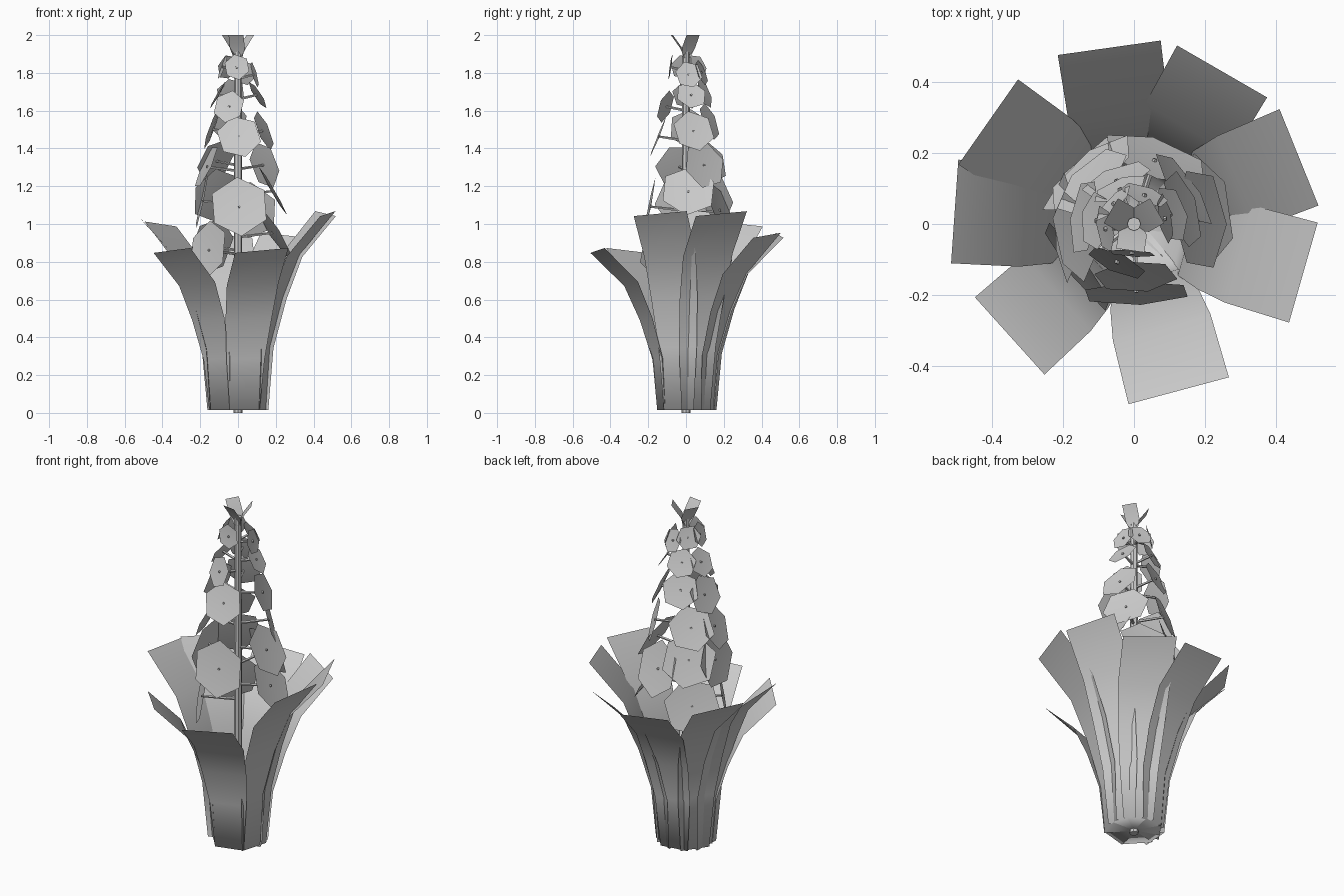
import bpy, bmesh, math, random
from mathutils import Vector, Matrix

if "Cube" in bpy.data.objects:
    bpy.data.objects.remove(bpy.data.objects["Cube"])

random.seed(4)


def make_object(name, bm, smooth=False):
    mesh = bpy.data.meshes.new(name)
    for f in bm.faces:
        f.smooth = smooth
    bm.to_mesh(mesh)
    bm.free()
    ob = bpy.data.objects.new(name, mesh)
    bpy.context.collection.objects.link(ob)
    return ob


def blade(name, az, profile, skew=0.0):
    """Flat-section strip bending outward; profile rows are (radius, z, half width)."""
    bm = bmesh.new()
    a = math.radians(az)
    out = Vector((math.cos(a), math.sin(a), 0))
    side = Vector((-out.y, out.x, 0))
    rows = []
    top = profile[-1][1]
    for r, z, w in profile:
        tilt = Vector((0, 0, skew * z / top))
        c = out * r + Vector((0, 0, z))
        rows.append([bm.verts.new(c + (side * w + tilt) * s) for s in (-1, 1)])
    for lo, hi in zip(rows, rows[1:]):
        bm.faces.new((lo[0], lo[1], hi[1], hi[0]))
    return make_object(name, bm, smooth=True)


def rod(name, p, q, radius, sides):
    p, q = Vector(p), Vector(q)
    d = q - p
    bm = bmesh.new()
    bmesh.ops.create_cone(bm, cap_ends=True, segments=sides, radius1=radius,
                          radius2=radius * 0.8, depth=d.length)
    bm.transform(Matrix.Translation((p + q) / 2) @ d.to_track_quat('Z', 'Y').to_matrix().to_4x4())
    return make_object(name, bm)


def lerp_table(table, z):
    for (z0, v0), (z1, v1) in zip(table, table[1:]):
        if z <= z1:
            return v0 + (v1 - v0) * max(0, (z - z0) / (z1 - z0))
    return table[-1][1]


# broad leaves forming the base cup: azimuth, tip radius, tip height
LEAF = [(0.28, 0.0, 0.082), (0.32, 0.32, 0.105), (0.45, 0.57, 0.127),
        (0.62, 0.79, 0.142), (1.0, 1.0, 0.146)]
leaves = [(98, .50, .94), (60, .495, .94), (22, .50, 1.055), (-16, .495, 1.055),
          (-75, .485, .86), (-138, .47, .86), (176, .505, 1.015), (145, .50, 1.0)]
for i, (az, r, h) in enumerate(leaves):
    foot = [(0.0, 0.02, 0.02)]
    blade(f"leaf_{i + 1}", az,
          foot + [(r * f, 0.015 + (h - 0.015) * g, w) for f, g, w in LEAF], 0.013)

# central stem
rod("stem", (0, 0, 0), (0, 0, 1.92), 0.024, 8)

# hexagonal blossoms on short stalks: azimuth, height, upward tilt
blossoms = [(135, .88, 15), (-143, .86, 10), (12, .95, 32), (72, 1.07, 20),
            (-88, 1.09, 12), (183, 1.12, 12), (4, 1.17, 30), (130, 1.15, 20),
            (35, 1.31, 15), (135, 1.33, 25), (-168, 1.3, 25), (-88, 1.46, 22),
            (17, 1.49, 22), (172, 1.5, 20), (112, 1.54, 20), (-114, 1.62, 18),
            (15, 1.68, 32), (175, 1.68, 30), (112, 1.69, 20), (-94, 1.83, 8),
            (10, 1.79, 15), (135, 1.83, 15), (190, 1.83, 20), (70, 1.80, 20)]
REACH = [(0.85, .19), (1.1, .185), (1.3, .165), (1.5, .135), (1.7, .10), (1.85, .075)]
SIZE = [(0.85, .16), (1.1, .16), (1.3, .13), (1.46, .12), (1.62, .09), (1.85, .067)]
for i, (az, z, tilt) in enumerate(blossoms):
    a, t = math.radians(az), math.radians(tilt)
    out = Vector((math.cos(a), math.sin(a), 0))
    normal = out * math.cos(t) + Vector((0, 0, math.sin(t)))
    centre = out * lerp_table(REACH, z) + Vector((0, 0, z))
    size = lerp_table(SIZE, z)
    bm = bmesh.new()
    bmesh.ops.create_circle(bm, cap_ends=True, cap_tris=True, segments=6, radius=size)
    for v in bm.verts:
        v.co.z = 0.06 * v.co.xy.length
    spin = Matrix.Rotation(random.uniform(0, 1), 4, 'Z')
    bm.transform(Matrix.Translation(centre) @ normal.to_track_quat('Z', 'Y').to_matrix().to_4x4() @ spin)
    make_object(f"blossom_{i + 1}", bm, smooth=True)
    rod(f"stalk_{i + 1}", (0, 0, z - 0.02), centre + normal * 0.008, 0.008, 5)

# small bud petals at the tip
for i, az in enumerate((30, 150, 262)):
    blade(f"tip_petal_{i + 1}", az,
          [(0.0, 1.87, 0.02), (0.025, 1.93, 0.04), (0.075, 2.0, 0.04)])
